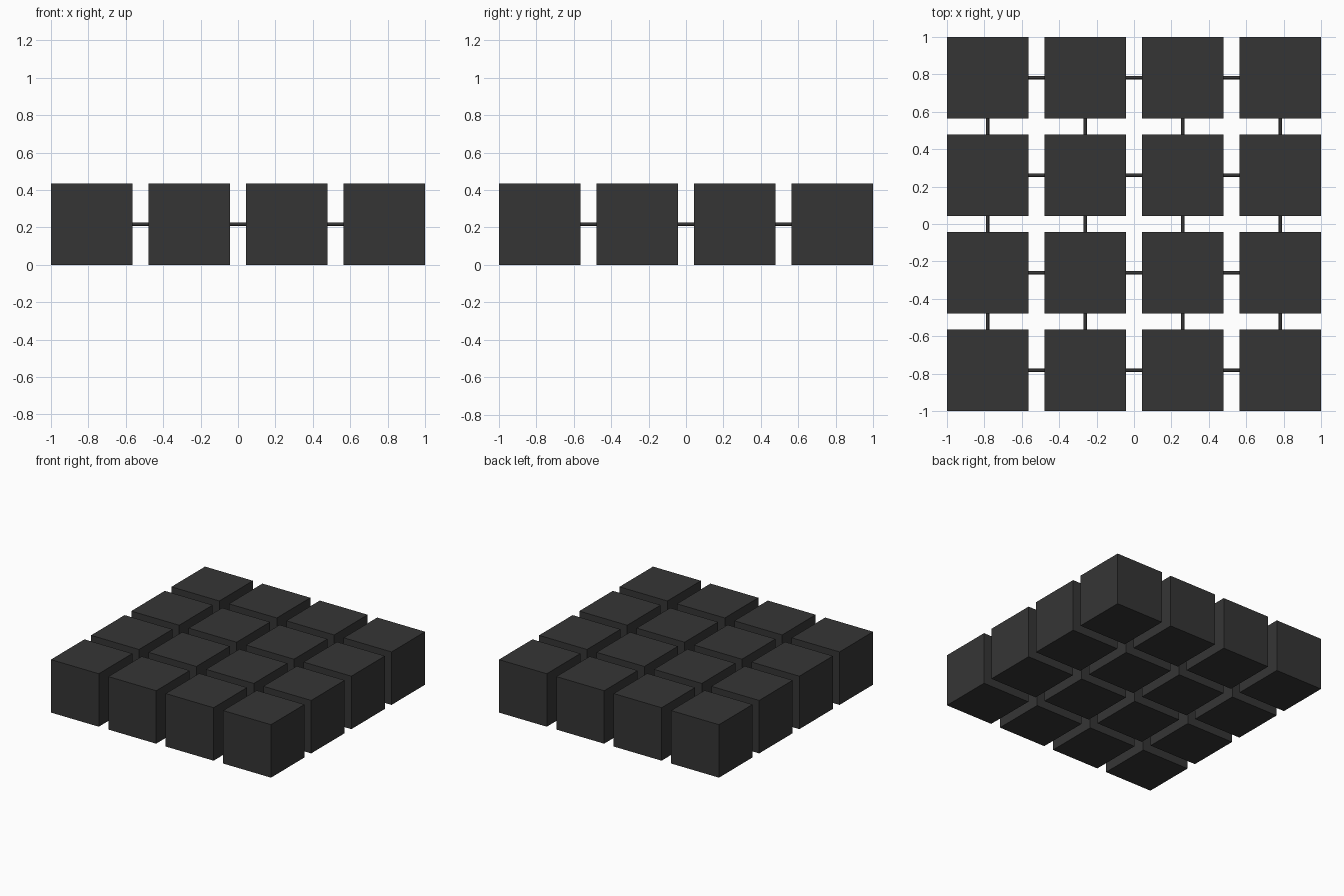
import bpy, math

if "Cube" in bpy.data.objects:
    bpy.data.objects.remove(bpy.data.objects["Cube"])

SIZE = 0.435                 # cube edge
PITCH = (2 - SIZE) / 3       # spacing between cube centres
GAP = PITCH - SIZE
MID = SIZE / 2

charcoal = bpy.data.materials.new("charcoal")
charcoal.diffuse_color = (0.036, 0.036, 0.036, 1)
charcoal.use_nodes = True
charcoal.node_tree.nodes["Principled BSDF"].inputs["Base Color"].default_value = charcoal.diffuse_color

pos = [-1 + MID + i * PITCH for i in range(4)]


def finish(name):
    ob = bpy.context.object
    ob.name = name
    ob.data.materials.append(charcoal)


# Thin connecting rod bridging the gap between two cubes
def rod(name, x, y, rot):
    bpy.ops.mesh.primitive_cylinder_add(vertices=12, radius=0.009, depth=GAP + 0.02,
                                        location=(x, y, MID), rotation=rot)
    bpy.ops.object.shade_smooth_by_angle(angle=math.radians(40))
    finish(name)


# 4 x 4 grid of cubes
for x in pos:
    for y in pos:
        bpy.ops.mesh.primitive_cube_add(size=SIZE, location=(x, y, MID))
        finish("cube")

# Rods along x and along y
for p in pos:
    for a in pos[:3]:
        rod("rod_x", a + PITCH / 2, p, (0, math.pi / 2, 0))
        rod("rod_y", p, a + PITCH / 2, (math.pi / 2, 0, 0))
